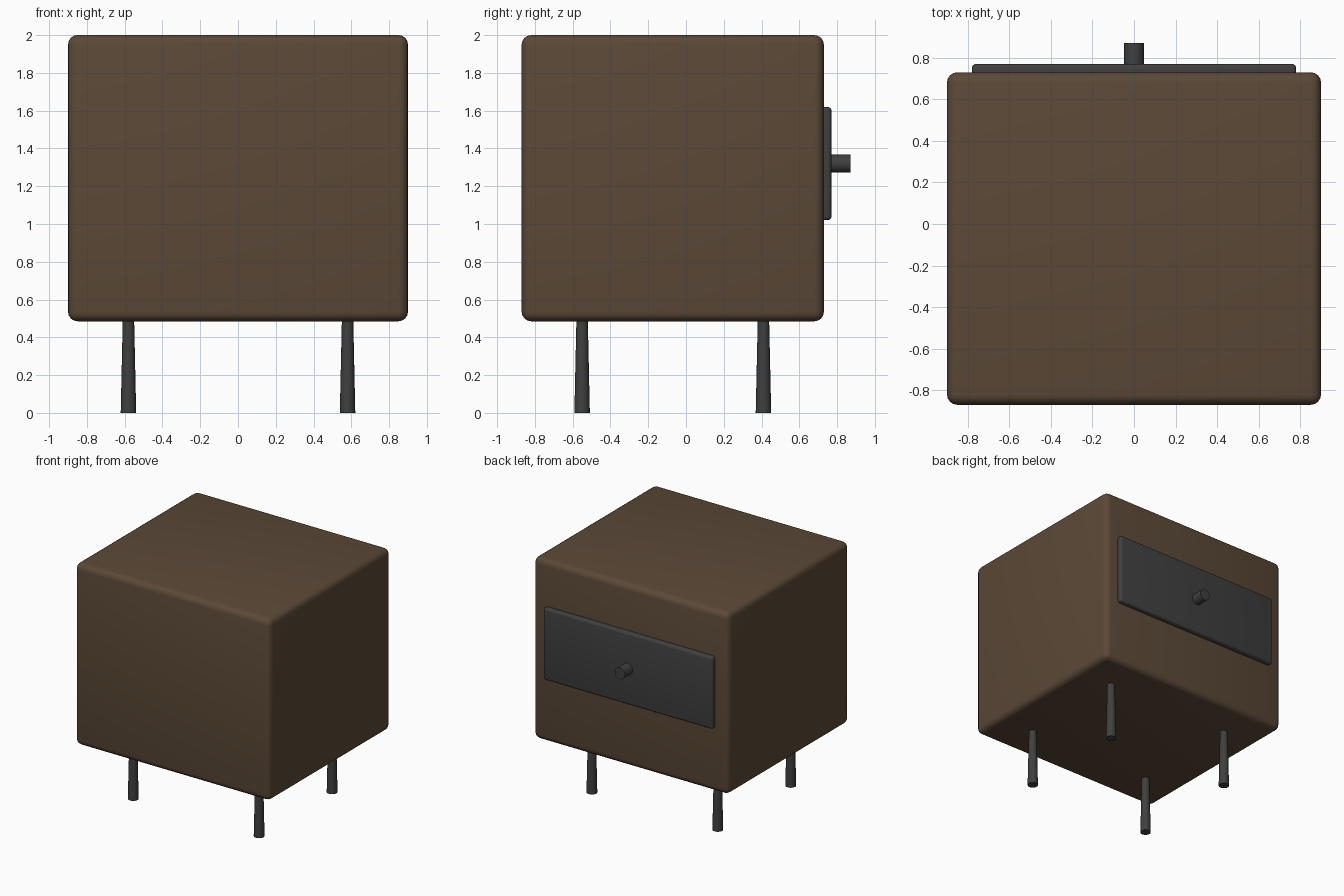
import bpy
from math import pi

if "Cube" in bpy.data.objects:
    bpy.data.objects.remove(bpy.data.objects["Cube"])


def material(name, rgb):
    m = bpy.data.materials.new(name)
    m.diffuse_color = (*rgb, 1)
    m.use_nodes = True
    m.node_tree.nodes["Principled BSDF"].inputs["Base Color"].default_value = m.diffuse_color
    return m


wood = material("brown_wood", (0.105, 0.066, 0.038))
dark = material("dark_grey", (0.05, 0.05, 0.05))


def finish(name, mat, bevel=0):
    ob = bpy.context.object
    ob.name = name
    ob.data.materials.append(mat)
    if bevel:
        mod = ob.modifiers.new("Bevel", "BEVEL")
        mod.width = bevel
        mod.segments = 4
        bpy.ops.object.modifier_apply(modifier=mod.name)
    bpy.ops.object.shade_smooth_by_angle(angle=pi / 5)


def box(name, lo, hi, mat, bevel):
    centre = [(a + b) / 2 for a, b in zip(lo, hi)]
    bpy.ops.mesh.primitive_cube_add(size=1, location=centre)
    bpy.context.object.scale = [b - a for a, b in zip(lo, hi)]
    bpy.ops.object.transform_apply(location=False, rotation=False, scale=True)
    finish(name, mat, bevel)


# Rounded cabinet body
box("cabinet_body", (-0.9, -0.87, 0.485), (0.9, 0.73, 2.0), wood, 0.05)

# Drawer front on the +y side, sunk slightly into the body
box("drawer_front", (-0.78, 0.69, 1.02), (0.78, 0.77, 1.62), dark, 0.02)

# Round drawer knob
bpy.ops.mesh.primitive_cylinder_add(vertices=32, radius=0.047, depth=0.12,
                                    location=(0, 0.81, 1.32), rotation=(pi / 2, 0, 0))
finish("drawer_knob", dark)

# Four legs, slightly wider at the foot
for side, x in (("left", -0.58), ("right", 0.58)):
    for end, y in (("front", -0.55), ("back", 0.41)):
        bpy.ops.mesh.primitive_cone_add(vertices=32, radius1=0.041, radius2=0.03,
                                        depth=0.5, location=(x, y, 0.25))
        finish(f"{end}_{side}_leg", dark)
